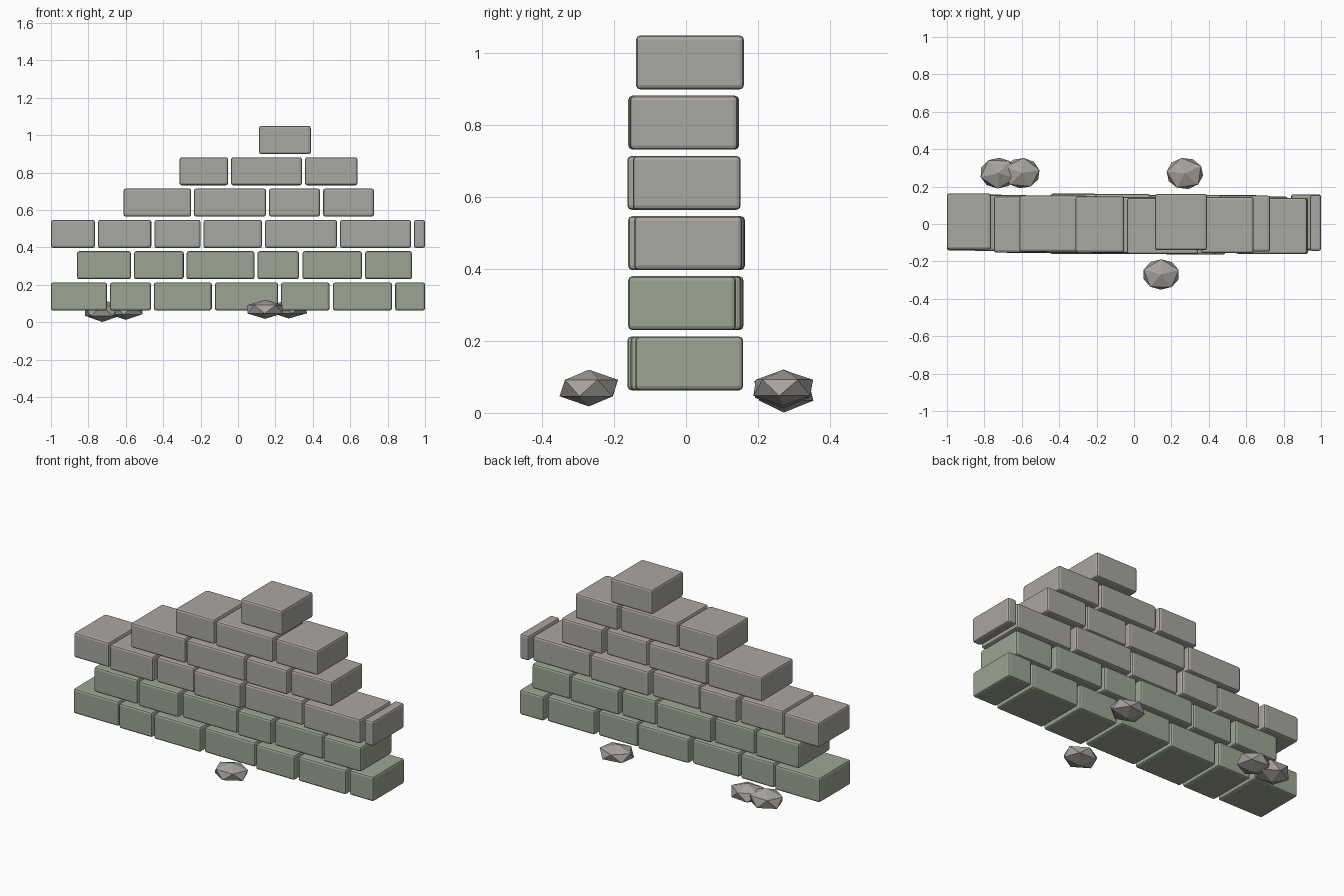
import bpy, bmesh, math

if "Cube" in bpy.data.objects:
    bpy.data.objects.remove(bpy.data.objects["Cube"])

def material(name, rgb):
    m = bpy.data.materials.new(name)
    m.diffuse_color = (*rgb, 1)
    m.use_nodes = True
    m.node_tree.nodes["Principled BSDF"].inputs["Base Color"].default_value = m.diffuse_color
    return m

STONE = material("stone", (0.40, 0.385, 0.36))
MOSS = material("mossy_stone", (0.34, 0.376, 0.29))
ROCK = material("rubble_stone", (0.38, 0.365, 0.345))

Z0, PITCH, HEIGHT, DEPTH = 0.0625, 0.1673, 0.15, 0.30

def finish(bm, name, loc, mat):
    me = bpy.data.meshes.new(name)
    bm.to_mesh(me)
    bm.free()
    me.materials.append(mat)
    ob = bpy.data.objects.new(name, me)
    ob.location = loc
    bpy.context.collection.objects.link(ob)
    return ob

def brick(name, x0, x1, y, z, mat):
    bm = bmesh.new()
    bmesh.ops.create_cube(bm, size=1)
    bmesh.ops.scale(bm, vec=(x1 - x0, DEPTH, HEIGHT), verts=bm.verts)
    ob = finish(bm, name, ((x0 + x1) / 2, y, z + HEIGHT / 2), mat)
    bev = ob.modifiers.new("worn_edges", "BEVEL")
    bev.width, bev.segments = 0.012, 2

def rubble(name, loc, half, turn):
    bm = bmesh.new()
    bmesh.ops.create_icosphere(bm, subdivisions=1, radius=1)
    for v in bm.verts:  # turn first, then flatten
        x, y = v.co.x, v.co.y
        c, s = math.cos(turn), math.sin(turn)
        v.co = ((x * c - y * s) * half[0], (x * s + y * c) * half[1], v.co.z * half[2])
    finish(bm, name, loc, ROCK)

# courses: (x start, x end, depth shift) per brick, stepping up to a ruined peak
courses = [
    [(-1.0, -.70, .008), (-.685, -.465, -.006), (-.45, -.14, -.01), (-.123, .214, .004),
     (.23, .489, -.013), (.508, .824, -.004), (.84, 1.0, .009)],
    [(-.861, -.572, .006), (-.556, -.29, -.006), (-.275, .088, .01), (.104, .326, -.004),
     (.345, .663, .004), (.679, .93, -.011)],
    [(-1.0, -.765, .014), (-.749, -.463, -.002), (-.447, -.20, .012), (-.185, .128, -.01),
     (.144, .529, .006), (.545, .925, -.011), (.941, 1.0, .006)],
    [(-.612, -.25, .002), (-.235, .15, -.006), (.166, .438, -.013), (.455, .727, .002)],
    [(-.313, -.053, -.002), (-.037, .342, -.011), (.358, .639, -.006)],
    [(.112, .39, .011)],
]
for r, row in enumerate(courses):
    for i, (x0, x1, dy) in enumerate(row):
        brick(f"brick_{r}_{i}", x0, x1, dy, Z0 + r * PITCH, MOSS if r < 2 else STONE)

# fallen rubble at the foot of the wall
rubble("rubble_front", (.145, -.27, .069), (.110, .091, .051), 0.3)
rubble("rubble_back_right", (.272, .27, .070), (.110, .094, .050), 0.5)
rubble("rubble_back_left", (-.725, .272, .061), (.110, .092, .060), 0.9)
rubble("rubble_back_mid", (-.60, .272, .066), (.108, .091, .053), 0.2)
